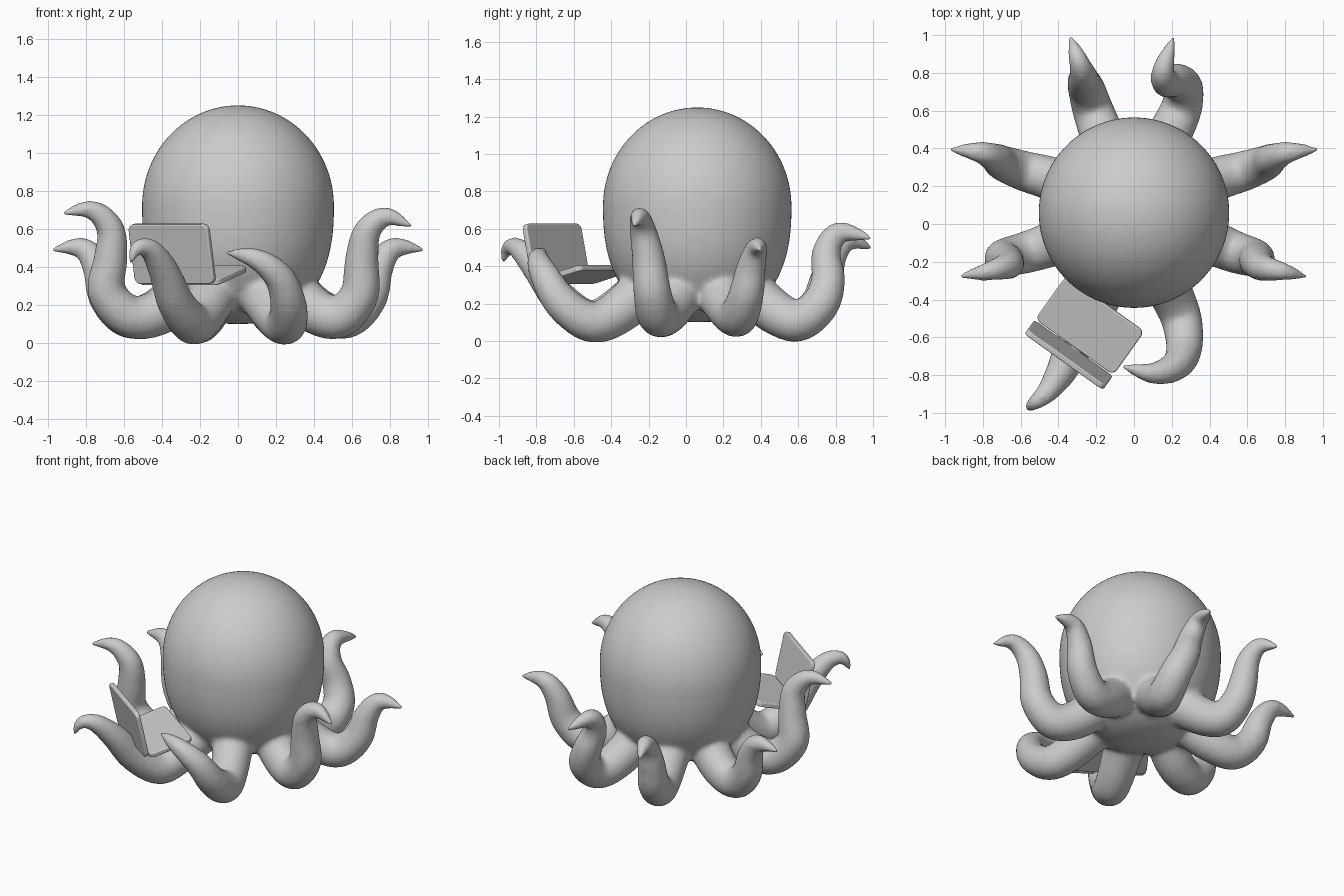
import bpy, bmesh, math
from mathutils import Vector, Matrix

cube = bpy.data.objects.get("Cube")
if cube:
    bpy.data.objects.remove(cube, do_unlink=True)

grey = bpy.data.materials.new("plain_grey")
grey.use_nodes = True
grey.diffuse_color = (0.6, 0.6, 0.6, 1)
grey.node_tree.nodes["Principled BSDF"].inputs["Base Color"].default_value = grey.diffuse_color


def add_object(name, bm):
    mesh = bpy.data.meshes.new(name)
    bm.to_mesh(mesh)
    bm.free()
    mesh.materials.append(grey)
    obj = bpy.data.objects.new(name, mesh)
    bpy.context.scene.collection.objects.link(obj)
    return obj


def smooth_path(points, steps=8):
    """Catmull-Rom samples through the given points."""
    pts = [Vector(p) for p in points]
    pts = [2 * pts[0] - pts[1]] + pts + [2 * pts[-1] - pts[-2]]
    path = []
    for a, b, c, d in zip(pts, pts[1:], pts[2:], pts[3:]):
        for i in range(steps):
            t = i / steps
            path.append(0.5 * (2 * b + (c - a) * t + (2 * a - 5 * b + 4 * c - d) * t ** 2
                               + (3 * b - a - 3 * c + d) * t ** 3))
    return path + [pts[-2]]


def add_arm(bm, points, sides=20):
    """Sweep a tapering ring along a path."""
    path = smooth_path(points)
    lengths = [0]
    for a, b in zip(path, path[1:]):
        lengths.append(lengths[-1] + (b - a).length)
    rings = []
    axis = (path[1] - path[0]).normalized()
    side = axis.orthogonal().normalized()
    for i, centre in enumerate(path):
        axis = (path[min(i + 1, len(path) - 1)] - path[max(i - 1, 0)]).normalized()
        side = (side - axis * side.dot(axis)).normalized()
        up = axis.cross(side)
        t = lengths[i] / lengths[-1]
        radius = 0.122 * (1 - 0.55 * t) * (1 - t ** 7) + 0.01
        rings.append([bm.verts.new(centre + radius * (side * math.cos(k * math.tau / sides)
                                                      + up * math.sin(k * math.tau / sides)))
                      for k in range(sides)])
    for low, high in zip(rings, rings[1:]):
        for k in range(sides):
            n = (k + 1) % sides
            bm.faces.new((low[k], low[n], high[n], high[k]))
    bm.faces.new(rings[0][::-1])
    bm.faces.new(rings[-1])


# Head: round dome above, fuller and flatter below
body = bmesh.new()
bmesh.ops.create_uvsphere(body, u_segments=64, v_segments=40, radius=1)
for v in body.verts:
    flat = math.hypot(v.co.x, v.co.y)
    power = 1 if v.co.z > 0 else 2 / 2.4
    spread = 0.505 * flat ** power / max(flat, 1e-6)
    height = 0.53 * v.co.z if v.co.z > 0 else -0.62 * abs(v.co.z) ** power
    v.co = (v.co.x * spread, v.co.y * spread + 0.06, 0.72 + height)

# Front arms: left one curls inward, right one reaches behind the laptop
add_arm(body, [(.12, -.22, .27), (.21, -.4, .13), (.255, -.52, .105), (.265, -.66, .2),
               (.22, -.75, .34), (.1, -.79, .44), (-.07, -.75, .48)])
add_arm(body, [(-.12, -.22, .27), (-.2, -.42, .13), (-.25, -.53, .11), (-.33, -.67, .22),
               (-.39, -.79, .38), (-.46, -.89, .49), (-.53, -.95, .5), (-.57, -.98, .41)])

# Side arms
add_arm(body, [(.28, -.03, .27), (.42, -.1, .16), (.54, -.15, .14), (.64, -.18, .26),
               (.65, -.2, .44), (.68, -.23, .59), (.78, -.25, .665), (.92, -.28, .61)])
add_arm(body, [(-.28, -.03, .27), (-.42, -.1, .16), (-.57, -.15, .14), (-.69, -.18, .27),
               (-.67, -.2, .44), (-.67, -.22, .6), (-.77, -.25, .7), (-.93, -.28, .68)])
for s in (1, -1):
    add_arm(body, [(s * .28, .17, .27), (s * .44, .24, .16), (s * .58, .28, .135),
                   (s * .69, .32, .24), (s * .74, .35, .4), (s * .82, .38, .5),
                   (s * .98, .395, .49)])

# Back arms: left one hooks sideways
add_arm(body, [(.12, .33, .27), (.2, .5, .14), (.25, .61, .11), (.265, .72, .2),
               (.22, .76, .33), (.17, .75, .47), (.155, .82, .58), (.215, 1, .55)])
add_arm(body, [(-.12, .33, .27), (-.18, .5, .14), (-.22, .61, .11), (-.25, .71, .2),
               (-.265, .75, .33), (-.27, .79, .46), (-.295, .87, .54), (-.34, 1, .49)])

# Fuse head and arms into one soft skin
octopus = add_object("octopus_body", body)
remesh = octopus.modifiers.new("fuse", 'REMESH')
remesh.mode = 'VOXEL'
remesh.voxel_size = 0.015
remesh.use_smooth_shade = True
soften = octopus.modifiers.new("soften", 'SMOOTH')
soften.factor = 0.5
soften.iterations = 14


def add_plate(name, width, depth, thick, matrix):
    """Rounded slab hinged along its near edge."""
    bm = bmesh.new()
    bmesh.ops.create_cube(bm, size=1)
    bmesh.ops.transform(bm, verts=bm.verts, matrix=Matrix.Translation((0, depth / 2, 0))
                        @ Matrix.Diagonal((width, depth, thick, 1)))
    corners = [e for e in bm.edges if abs(e.verts[0].co.z - e.verts[1].co.z) > thick / 2]
    bmesh.ops.bevel(bm, geom=corners, offset=0.035, segments=6, profile=0.5, affect='EDGES')
    bm.transform(matrix)
    obj = add_object(name, bm)
    bevel = obj.modifiers.new("soft_rim", 'BEVEL')
    bevel.width = 0.007
    bevel.segments = 3
    for p in obj.data.polygons:
        p.use_smooth = True
    obj.data.set_sharp_from_angle(angle=math.radians(40))


# Laptop: tilted keyboard base and leaning screen
hinge = Matrix.Translation((-.315, -.65, .318)) @ Matrix.Rotation(math.radians(-35.5), 4, 'Z')
add_plate("laptop_base", 0.51, 0.29, 0.032, hinge @ Matrix.Rotation(math.radians(15), 4, 'X'))
add_plate("laptop_screen", 0.51, 0.32, 0.03, hinge @ Matrix.Translation((0, -.02, -.005))
          @ Matrix.Rotation(math.radians(102), 4, 'X'))
